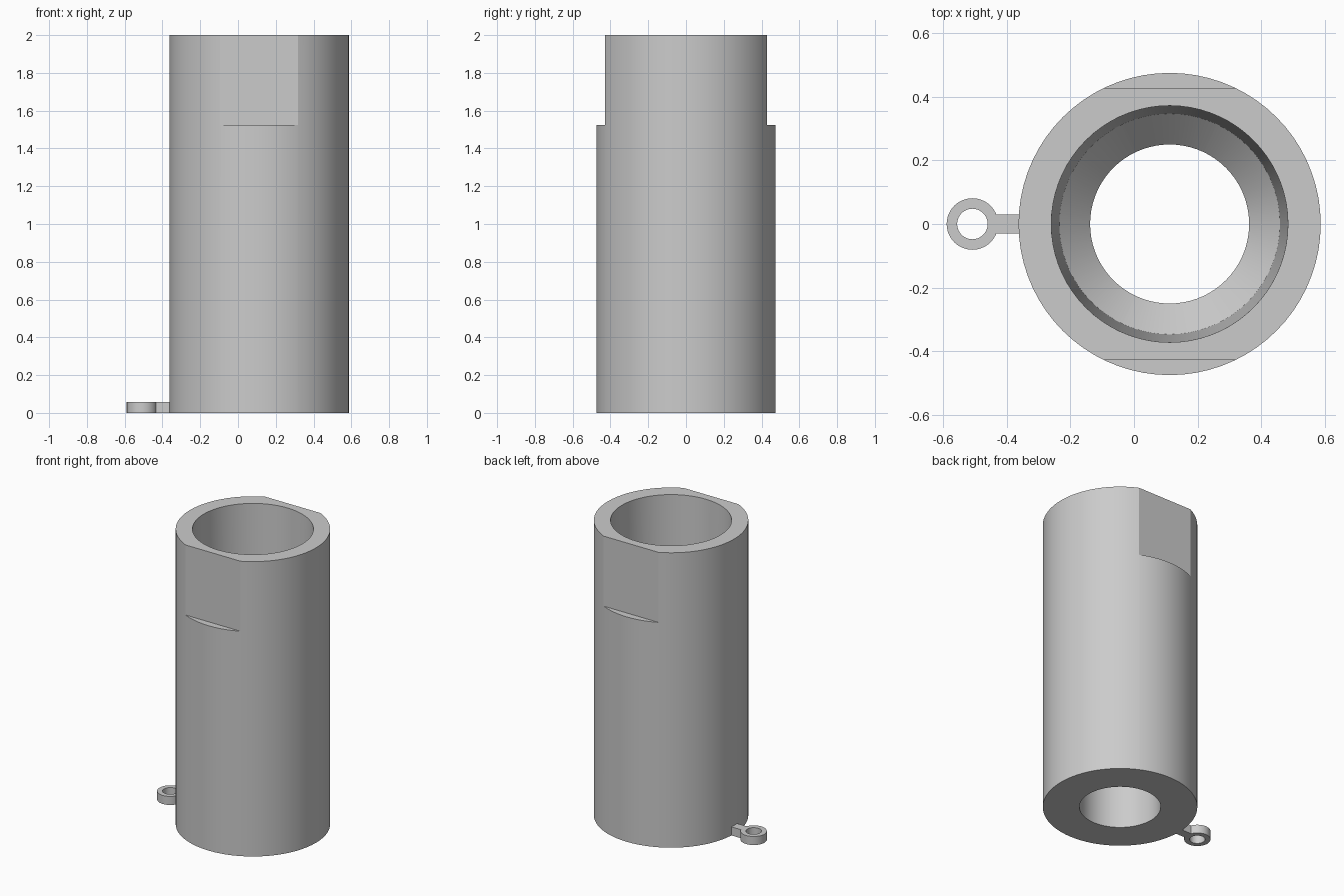
import bpy, bmesh, math

cube = bpy.data.objects.get("Cube")
if cube:
    bpy.data.objects.remove(cube, do_unlink=True)

grey = bpy.data.materials.new("plain_grey")
grey.use_nodes = True
grey.diffuse_color = (0.6, 0.6, 0.6, 1)
grey.node_tree.nodes["Principled BSDF"].inputs["Base Color"].default_value = (0.6, 0.6, 0.6, 1)

RADIUS, FLAT, STEP_Z, HEIGHT = 0.475, 0.428, 1.525, 2.0
CENTRE_X = 0.112


def finish(bm, name):
    bmesh.ops.remove_doubles(bm, verts=bm.verts, dist=1e-5)
    bmesh.ops.recalc_face_normals(bm, faces=bm.faces)
    mesh = bpy.data.meshes.new(name)
    bm.to_mesh(mesh)
    bm.free()
    mesh.materials.append(grey)
    obj = bpy.data.objects.new(name, mesh)
    bpy.context.collection.objects.link(obj)
    bpy.ops.object.select_all(action="DESELECT")
    obj.select_set(True)
    bpy.context.view_layer.objects.active = obj
    bpy.ops.object.shade_smooth_by_angle(angle=math.radians(25))
    return obj


def lathe(name, cx, profile, angles):
    """Closed ring profile of (radius, z, half-width limit in y)."""
    bm = bmesh.new()
    rings = []
    for r, z, limit in profile:
        rings.append([bm.verts.new((cx + r * math.cos(a),
                                    max(-limit, min(limit, r * math.sin(a))), z))
                      for a in angles])
    n = len(angles)
    for k, ring in enumerate(rings):
        nxt = rings[(k + 1) % len(rings)]
        for i in range(n):
            j = (i + 1) % n
            bm.faces.new((ring[i], ring[j], nxt[j], nxt[i]))
    return finish(bm, name)


def circle(n):
    return [math.tau * i / n for i in range(n)]


# Tube with two wrench flats and a stepped, tapering bore
corner = math.asin(FLAT / RADIUS)
corners = [corner, math.pi - corner, math.pi + corner, math.tau - corner]
lathe("tube_body", CENTRE_X, [
    (RADIUS, 0, 1), (RADIUS, STEP_Z, 1),
    (RADIUS, STEP_Z, FLAT), (RADIUS, HEIGHT, FLAT),
    (0.372, HEIGHT, 1), (0.347, 0.5, 1),
    (0.25, 0.4, 1), (0.25, 0, 1),
], sorted(circle(72) + corners))

# Small eyelet beside the base
TAB = 0.058
lathe("eyelet", -0.508, [
    (0.081, 0, 1), (0.081, TAB, 1), (0.048, TAB, 1), (0.048, 0, 1),
], circle(40))

# Arm joining the eyelet to the tube
bm = bmesh.new()
bmesh.ops.create_cube(bm, size=1)
bmesh.ops.scale(bm, vec=(0.08, 0.06, TAB), verts=bm.verts)
bmesh.ops.translate(bm, vec=(-0.395, 0, TAB / 2), verts=bm.verts)
finish(bm, "eyelet_arm")
